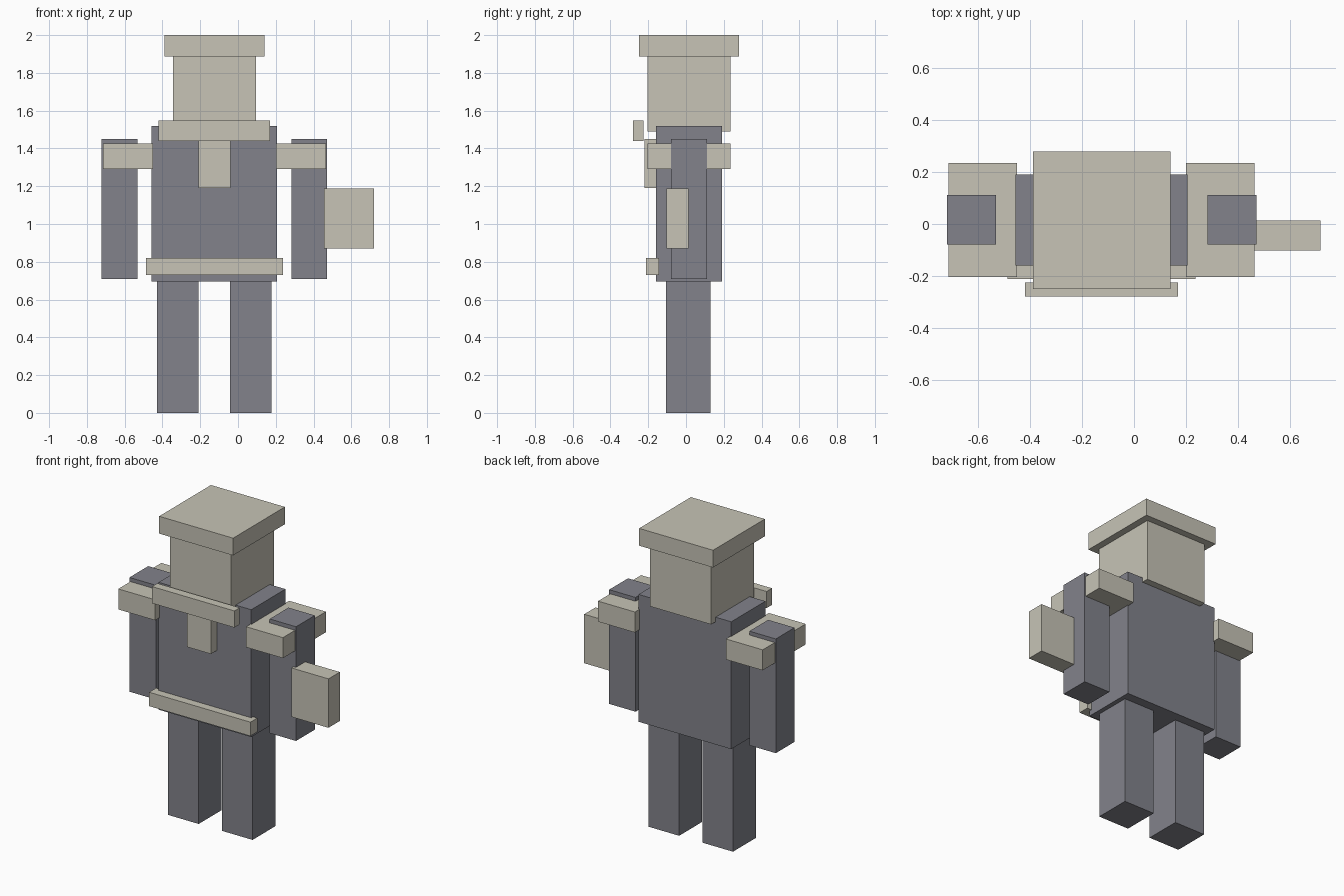
import bpy

default = bpy.data.objects.get("Cube")
if default:
    bpy.data.objects.remove(default, do_unlink=True)


def material(name, color):
    mat = bpy.data.materials.new(name)
    mat.use_nodes = True
    mat.diffuse_color = color
    mat.node_tree.nodes["Principled BSDF"].inputs["Base Color"].default_value = color
    return mat


slate = material("slate_grey", (0.223, 0.225, 0.258, 1))
cream = material("warm_cream", (0.571, 0.552, 0.468, 1))


def box(name, mat, x, y, z):
    """Box spanning the given (low, high) range on each axis."""
    spans = (x, y, z)
    bpy.ops.mesh.primitive_cube_add(size=1, location=[(a + b) / 2 for a, b in spans])
    obj = bpy.context.object
    obj.name = name
    obj.scale = [b - a for a, b in spans]
    bpy.ops.object.transform_apply(location=False, rotation=False, scale=True)
    obj.data.materials.append(mat)
    return obj


# The body's own centre line is offset because of the box held on its left
BODY_X = -0.125


def centred(name, mat, half, y, z):
    return box(name, mat, (BODY_X - half, BODY_X + half), y, z)


def pair(name, mat, inner, outer, y, z):
    box("left_" + name, mat, (BODY_X + inner, BODY_X + outer), y, z)
    box("right_" + name, mat, (BODY_X - outer, BODY_X - inner), y, z)


# Body and limbs
centred("torso", slate, 0.332, (-0.16, 0.19), (0.695, 1.52))
pair("leg", slate, 0.083, 0.303, (-0.105, 0.13), (0, 0.695))
pair("arm", slate, 0.408, 0.597, (-0.08, 0.112), (0.71, 1.45))

# Head and hat
centred("head", cream, 0.22, (-0.205, 0.235), (1.49, 1.89))
centred("hat", cream, 0.265, (-0.25, 0.28), (1.888, 2.0))

# Clothing details
centred("collar", cream, 0.295, (-0.28, -0.225), (1.44, 1.548))
centred("chest_flap", cream, 0.085, (-0.22, -0.16), (1.19, 1.45))
centred("belt", cream, 0.363, (-0.213, -0.142), (0.73, 0.82))
pair("shoulder_pad", cream, 0.326, 0.59, (-0.204, 0.236), (1.292, 1.425))

# Box held at the left arm
box("hand_box", cream, (0.455, 0.72), (-0.102, 0.014), (0.87, 1.187))
